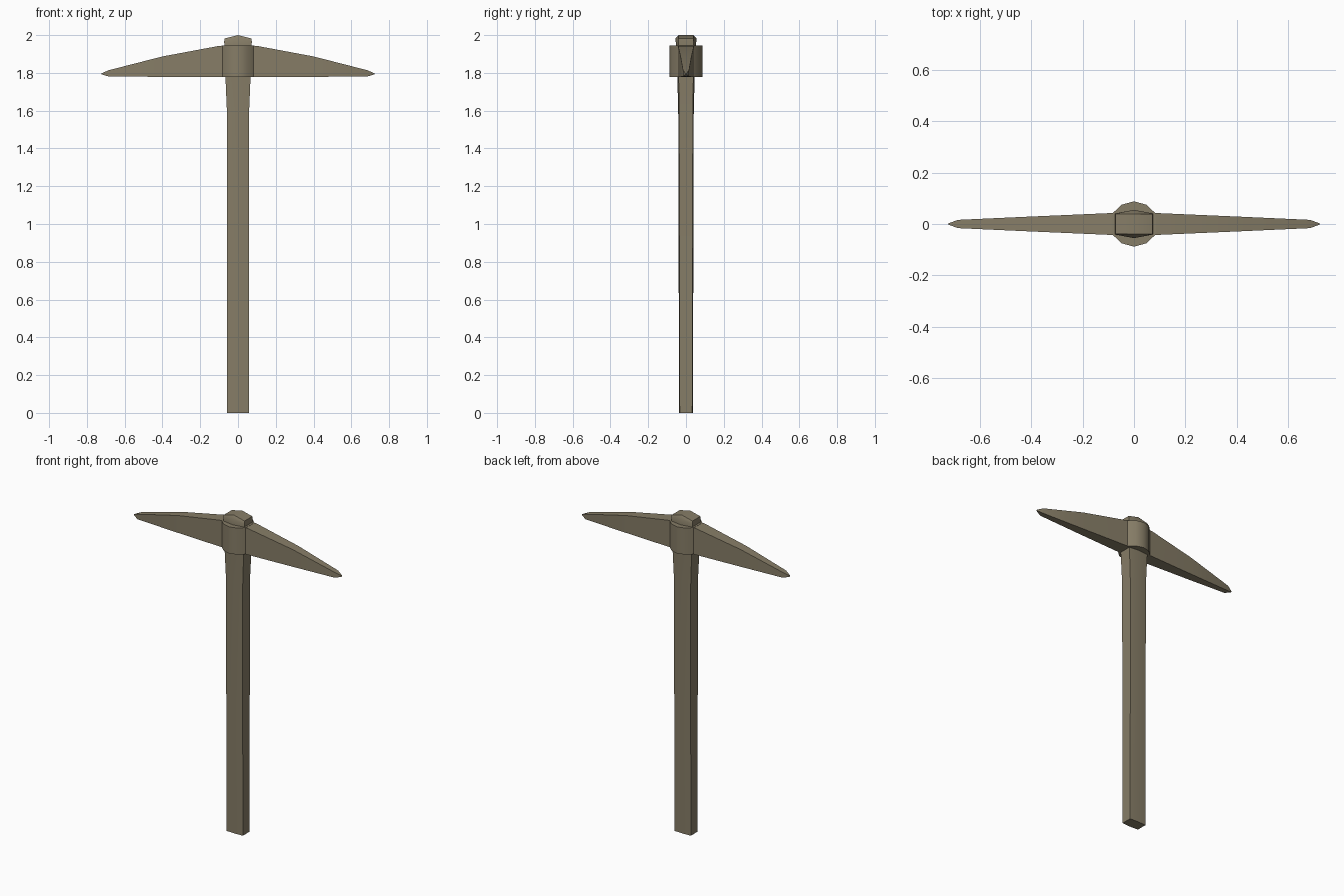
import bpy, bmesh, math

if "Cube" in bpy.data.objects:
    bpy.data.objects.remove(bpy.data.objects["Cube"])

brown = bpy.data.materials.new("weathered brown")
brown.diffuse_color = (0.24, 0.205, 0.135, 1)
brown.use_nodes = True
brown.node_tree.nodes["Principled BSDF"].inputs["Base Color"].default_value = brown.diffuse_color


def make_object(name, bm, angle):
    bmesh.ops.recalc_face_normals(bm, faces=bm.faces)
    mesh = bpy.data.meshes.new(name)
    bm.to_mesh(mesh)
    bm.free()
    mesh.materials.append(brown)
    obj = bpy.data.objects.new(name, mesh)
    bpy.context.collection.objects.link(obj)
    bpy.ops.object.select_all(action='DESELECT')
    obj.select_set(True)
    bpy.context.view_layer.objects.active = obj
    bpy.ops.object.shade_smooth_by_angle(angle=math.radians(angle))
    return obj


def loft(bm, rings):
    """Bridge rings of points and close both ends."""
    loops = [[bm.verts.new(p) for p in ring] for ring in rings]
    n = len(loops[0])
    for a, b in zip(loops, loops[1:]):
        for i in range(n):
            j = (i + 1) % n
            bm.faces.new((a[i], a[j], b[j], b[i]))
    bm.faces.new(loops[0])
    bm.faces.new(loops[-1])
    return loops


def hexagon(x, y, ridge, z, rise=0):
    """Oblong section with a shallow ridge front and back."""
    return [(-x, -y, z), (0, -ridge, z + rise), (x, -y, z),
            (x, y, z), (0, ridge, z + rise), (-x, y, z)]


# Handle: long shaft flaring gently below the head
bm = bmesh.new()
loft(bm, [hexagon(0.057, 0.033, 0.036, 0),
          hexagon(0.057, 0.035, 0.039, 0.8),
          hexagon(0.058, 0.036, 0.041, 1.58),
          hexagon(0.067, 0.039, 0.046, 1.79)])
make_object("handle", bm, 40)

# Handle cap: ridged end sticking out above the head
bm = bmesh.new()
rings = [hexagon(0.067, 0.039, 0.046, 1.78),
         hexagon(0.072, 0.041, 0.053, 1.93),
         hexagon(0.073, 0.041, 0.055, 1.965, 0.018),
         hexagon(0.072, 0.039, 0.039, 1.982, 0.018)]
loops = loft(bm, rings)
bm.faces.ensure_lookup_table()
top = loops[-1]
bmesh.ops.delete(bm, geom=[bm.faces[-1]], context='FACES_ONLY')
bm.faces.new((top[0], top[1], top[4], top[5]))
bm.faces.new((top[1], top[2], top[3], top[4]))
make_object("handle_cap", bm, 30)

# Head collar: rounded socket around the handle
bm = bmesh.new()
half = [(0.085, 0.04), (0.048, 0.075), (0, 0.088), (-0.048, 0.075), (-0.085, 0.04)]
outline = half + [(-x, -y) for x, y in half]
loft(bm, [[(x, y, z) for x, y in outline] for z in (1.778, 1.945)])
make_object("head_collar", bm, 45)

# Pick arms: tapering blades with short pointed ends
stations = [(0.06, 0.043, 1.778, 1.945), (0.10, 0.042, 1.778, 1.943),
            (0.40, 0.029, 1.779, 1.887), (0.685, 0.016, 1.781, 1.814)]
for name, side in (("right_pick_arm", 1), ("left_pick_arm", -1)):
    bm = bmesh.new()
    rings = [[(side * x, -y, lo), (side * x, y, lo), (side * x, y, hi), (side * x, -y, hi)]
             for x, y, lo, hi in stations]
    rings.append([(side * 0.722, y, z) for y, z in
                  ((-0.002, 1.792), (0.002, 1.792), (0.002, 1.798), (-0.002, 1.798))])
    loft(bm, rings)
    make_object(name, bm, 25)
